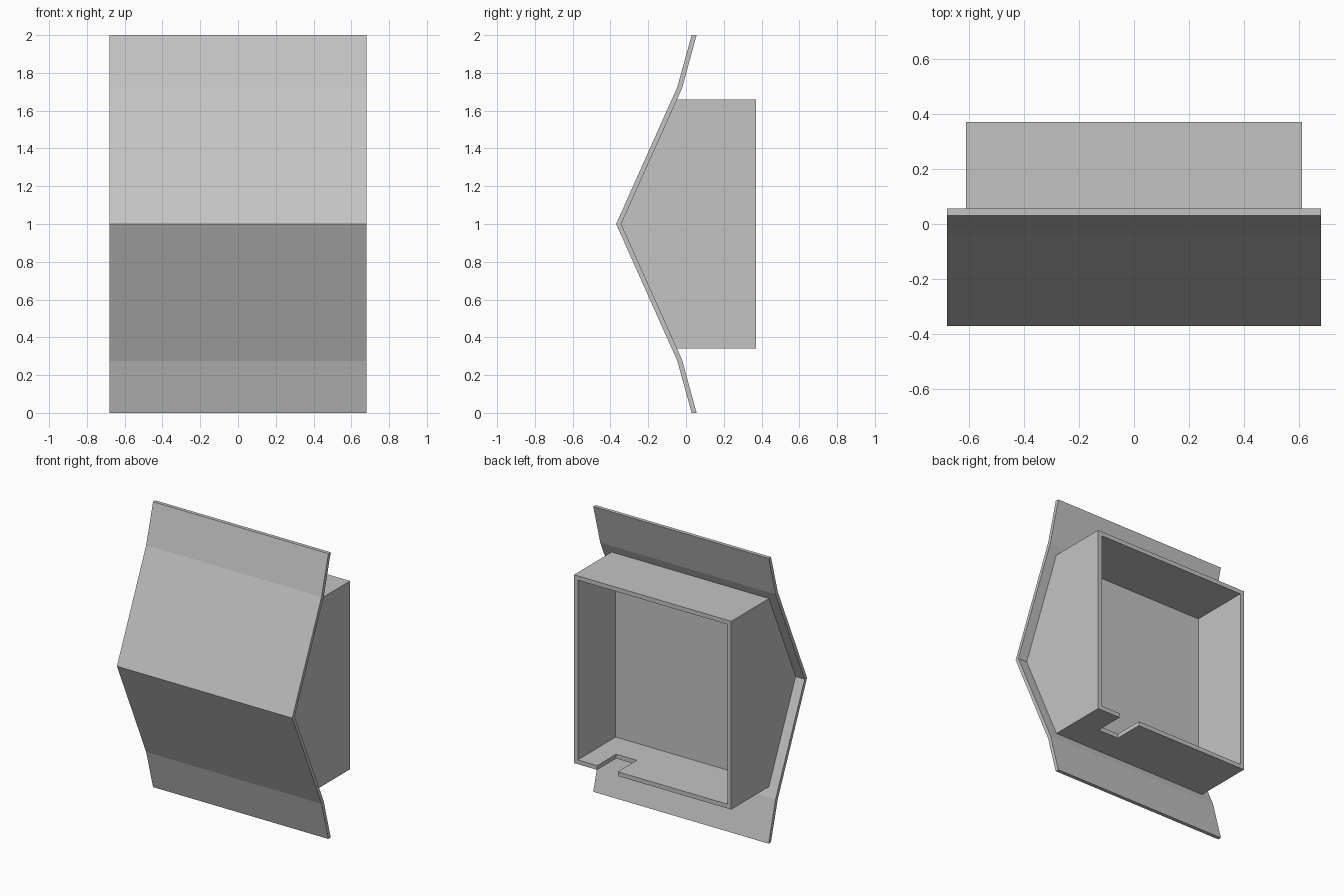
import bpy
import bmesh

cube = bpy.data.objects.get("Cube")
if cube:
    bpy.data.objects.remove(cube, do_unlink=True)

# Single plain grey finish
GREY = (0.55, 0.55, 0.55, 1.0)
grey = bpy.data.materials.new("plain grey")
grey.use_nodes = True
grey.diffuse_color = GREY
grey.node_tree.nodes["Principled BSDF"].inputs["Base Color"].default_value = GREY


def prism(name, profile, x0, x1):
    """Extrude a (y, z) profile along x from x0 to x1."""
    bm = bmesh.new()
    face = bm.faces.new([bm.verts.new((x0, y, z)) for y, z in profile])
    side = bmesh.ops.extrude_face_region(bm, geom=[face])
    moved = [v for v in side["geom"] if isinstance(v, bmesh.types.BMVert)]
    bmesh.ops.translate(bm, verts=moved, vec=(x1 - x0, 0, 0))
    bmesh.ops.recalc_face_normals(bm, faces=bm.faces)
    mesh = bpy.data.meshes.new(name)
    bm.to_mesh(mesh)
    bm.free()
    mesh.materials.append(grey)
    obj = bpy.data.objects.new(name, mesh)
    bpy.context.collection.objects.link(obj)
    return obj


def cut(target, cutter):
    """Subtract the cutter from the target and discard it."""
    cutter.hide_render = True
    mod = target.modifiers.new("cut", "BOOLEAN")
    mod.operation = "DIFFERENCE"
    mod.solver = "EXACT"
    mod.object = cutter
    bpy.context.view_layer.objects.active = target
    bpy.ops.object.modifier_apply(modifier=mod.name)
    bpy.data.objects.remove(cutter, do_unlink=True)


def rect(y0, y1, z0, z1):
    return [(y0, z0), (y1, z0), (y1, z1), (y0, z1)]


def mirrored(half):
    """Mirror a lower half profile about z = 1, keeping the order."""
    return half + [(y, 2 - z) for y, z in reversed(half) if z != 1]


# Folded front plate: front line up, back line down
front = mirrored([(0.03, 0), (-0.046, 0.275), (-0.37, 1)])
back = mirrored([(0.056, 0), (-0.021, 0.282), (-0.343, 1)])
prism("front_plate", front + back[::-1], -0.68, 0.68)

# Rear housing with a pointed front nested in the fold
W, BACK, WALL = 0.61, 0.37, 0.03
housing = prism("rear_housing",
                mirrored([(BACK, 0.34), (-0.055, 0.34), (-0.355, 1)]), -W, W)

# Open cavity at the back
cut(housing, prism("cavity_cutter",
                   rect(-0.05, BACK + 0.1, 0.34 + WALL, 1.66 - WALL),
                   -W + WALL, W - WALL))

# Cable slot in the bottom wall
cut(housing, prism("slot_cutter", rect(0.16, BACK + 0.1, 0.25, 0.45), 0.27, 0.43))
